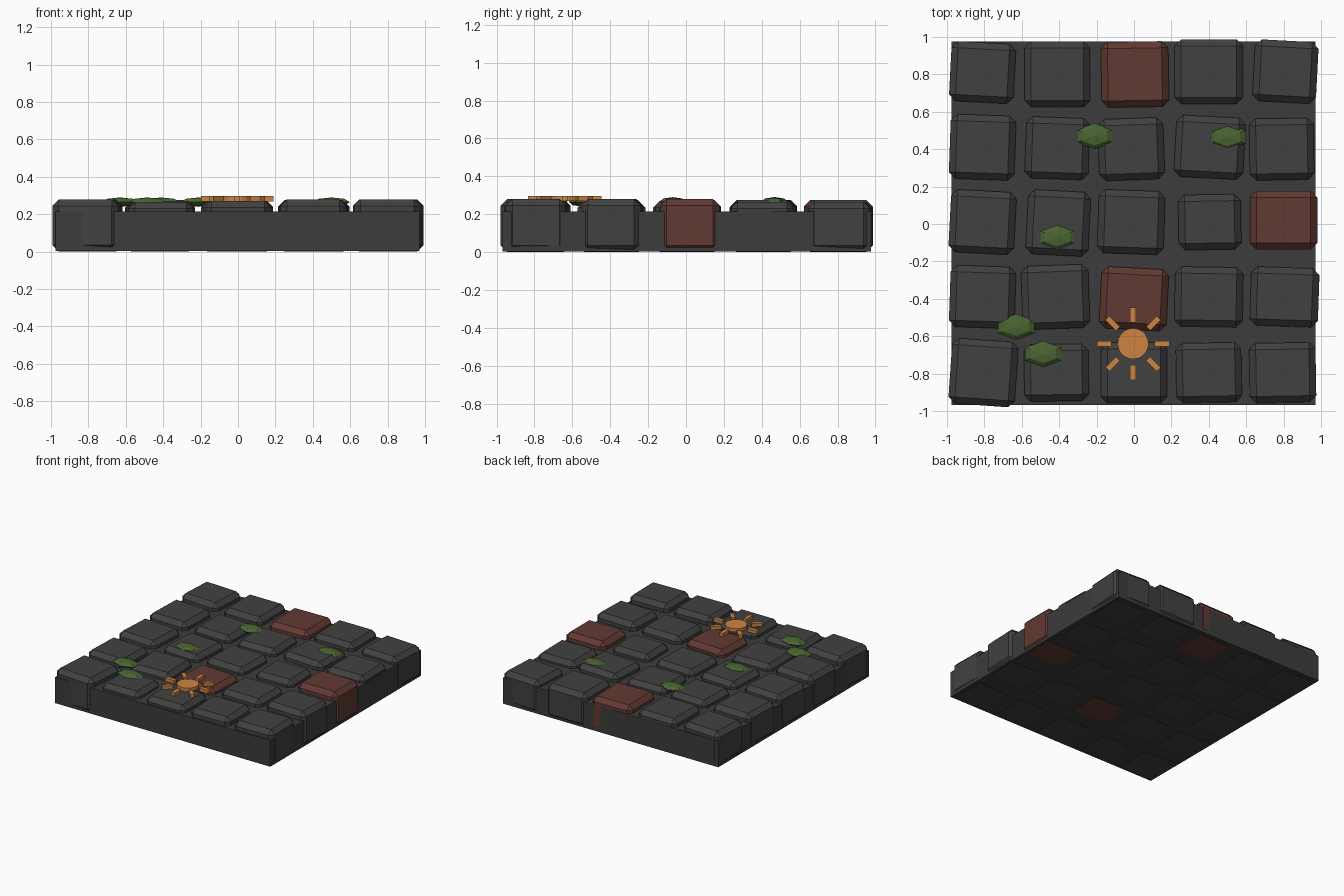
import bpy, bmesh, math
from mathutils import Matrix

if "Cube" in bpy.data.objects:
    bpy.data.objects.remove(bpy.data.objects["Cube"])


def material(name, rgb):
    m = bpy.data.materials.new(name)
    m.diffuse_color = (*rgb, 1)
    m.use_nodes = True
    m.node_tree.nodes["Principled BSDF"].inputs["Base Color"].default_value = m.diffuse_color
    return m


MORTAR = material("dark mortar", (0.045, 0.045, 0.045))
STONE = material("charcoal stone", (0.053, 0.053, 0.053))
BRICK = material("dull red stone", (0.12, 0.042, 0.032))
MOSS = material("moss green", (0.068, 0.13, 0.031))
BRONZE = material("bronze", (0.61, 0.235, 0.054))


def finish(name, bm, mat):
    bmesh.ops.recalc_face_normals(bm, faces=bm.faces)
    mesh = bpy.data.meshes.new(name)
    bm.to_mesh(mesh)
    bm.free()
    mesh.materials.append(mat)
    ob = bpy.data.objects.new(name, mesh)
    bpy.context.collection.objects.link(ob)
    return ob


def block(name, center, size, mat, degrees=0, bevel=0):
    bm = bmesh.new()
    bmesh.ops.create_cube(bm, size=1)
    bmesh.ops.scale(bm, vec=size, verts=bm.verts)
    if bevel:
        bmesh.ops.bevel(bm, geom=bm.edges[:], offset=bevel, segments=1,
                        affect='EDGES')
    bm.transform(Matrix.Translation(center)
                 @ Matrix.Rotation(math.radians(degrees), 4, 'Z'))
    return finish(name, bm, mat)


# Mortar slab under the paving
block("base_slab", (-0.003, 0.004, 0.109), (1.945, 1.945, 0.212), MORTAR)

# Paving stones, back row first: x, y, width, depth, turn in degrees, height
ROWS = [
    [(-.81, .81, .345, .32, -3, .275), (-.41, .80, .35, .35, 0, .275),
     (.005, .80, .36, .35, 1, .275), (.40, .815, .365, .345, 0, .275),
     (.81, .815, .34, .33, -3, .265)],
    [(-.81, .41, .35, .345, -2, .275), (-.41, .405, .34, .33, -2, .27),
     (-.015, .40, .35, .33, 2, .27), (.405, .41, .37, .33, -3, .275),
     (.79, .40, .345, .33, 1, .265)],
    [(-.81, .01, .35, .335, -3, .275), (-.405, .005, .335, .345, -3, .27),
     (-.015, .01, .355, .34, -2, .27), (.405, .01, .335, .295, 1, .27),
     (.80, .02, .36, .315, 0, .28)],
    [(-.81, -.39, .35, .33, -2, .275), (-.42, -.39, .36, .34, 2, .27),
     (0, -.40, .36, .33, -3, .27), (.40, -.39, .365, .32, -1, .275),
     (.805, -.39, .365, .315, -2, .28)],
    [(-.805, -.795, .355, .35, -4, .28), (-.415, -.795, .345, .305, 1, .265),
     (0, -.795, .355, .325, 0, .27), (.40, -.795, .35, .32, 1, .28),
     (.795, -.795, .355, .32, 1, .28)],
]
RED = {(0, 2), (2, 4), (3, 2)}
for r, row in enumerate(ROWS):
    for c, (x, y, w, d, turn, h) in enumerate(row):
        block(f"paving_stone_{r + 1}_{c + 1}", (x, y, h / 2), (w, d, h),
              BRICK if (r, c) in RED else STONE, turn, 0.035)

# Moss clumps: flattened six-sided domes with a point towards the back
for i, (x, y) in enumerate([(-.21, .47), (.50, .465), (-.41, -.07),
                            (-.63, -.55), (-.485, -.695)]):
    bm = bmesh.new()
    rings = []
    for lat in (-45, 0, 45):
        k, z = math.cos(math.radians(lat)), math.sin(math.radians(lat))
        rings.append([bm.verts.new((k * math.cos(a), k * math.sin(a), z))
                      for a in (math.radians(30 + 60 * s) for s in range(6))])
    low, high = bm.verts.new((0, 0, -1)), bm.verts.new((0, 0, 1))
    for s in range(6):
        t = (s + 1) % 6
        for a, b in zip(rings, rings[1:]):
            bm.faces.new((a[s], a[t], b[t], b[s]))
        bm.faces.new((low, rings[0][t], rings[0][s]))
        bm.faces.new((high, rings[-1][s], rings[-1][t]))
    bm.transform(Matrix.Translation((x, y, 0.265))
                 @ Matrix.Diagonal((0.113, 0.069, 0.025, 1)))
    finish(f"moss_clump_{i + 1}", bm, MOSS)

# Sun emblem: disc with eight separate rays
SUN = (-0.005, -0.64, 0.283)
bm = bmesh.new()
bmesh.ops.create_cone(bm, cap_ends=True, segments=20, radius1=0.083,
                      radius2=0.083, depth=0.028,
                      matrix=Matrix.Translation(SUN))
finish("sun_disc", bm, BRONZE)
for i in range(8):
    a = math.radians(45 * i)
    block(f"sun_ray_{i + 1}",
          (SUN[0] + 0.154 * math.cos(a), SUN[1] + 0.154 * math.sin(a), SUN[2]),
          (0.08, 0.031, 0.028), BRONZE, 45 * i)
